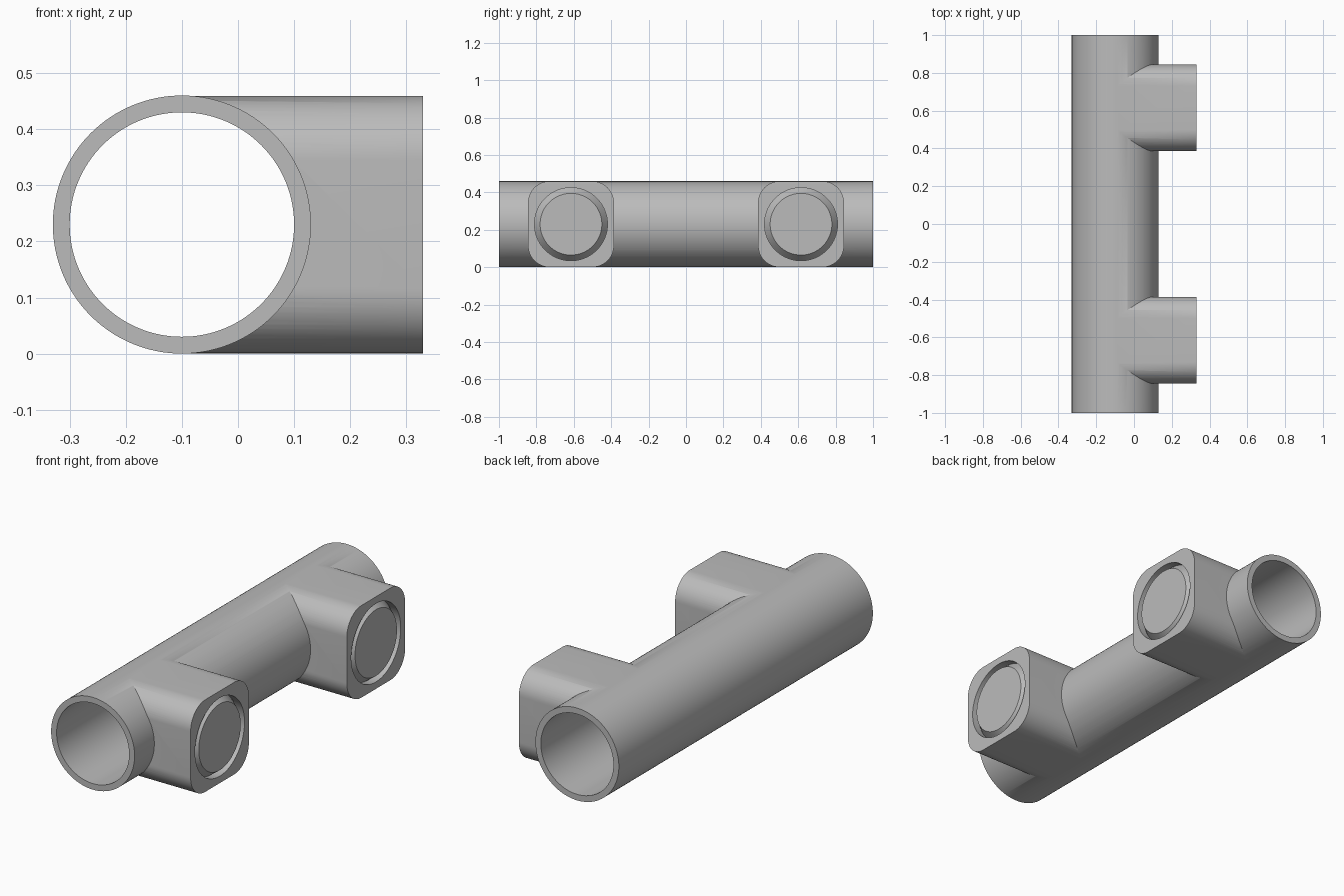
import bpy, bmesh
from math import cos, sin, pi, radians
from mathutils import Matrix, Vector

cube = bpy.data.objects.get("Cube")
if cube:
    bpy.data.objects.remove(cube)

AXIS_X, AXIS_Z, RADIUS, BORE = -0.10, 0.23, 0.23, 0.20
SIDE, FACE_X, PORT_Y = 0.2295, 0.33, 0.615

grey = bpy.data.materials.new("plain_grey")
grey.use_nodes = True
colour = (0.5, 0.5, 0.5, 1)
grey.diffuse_color = colour
grey.node_tree.nodes["Principled BSDF"].inputs["Base Color"].default_value = colour


def finish(name, bm):
    bmesh.ops.recalc_face_normals(bm, faces=bm.faces)
    mesh = bpy.data.meshes.new(name)
    bm.to_mesh(mesh)
    bm.free()
    mesh.materials.append(grey)
    obj = bpy.data.objects.new(name, mesh)
    bpy.context.collection.objects.link(obj)
    return obj


def cylinder(name, radius, length):
    """Cylinder lying along y on the tube axis."""
    bm = bmesh.new()
    place = Matrix.Translation((AXIS_X, 0, AXIS_Z)) @ Matrix.Rotation(pi / 2, 4, "X")
    bmesh.ops.create_cone(bm, cap_ends=True, segments=128, radius1=radius,
                          radius2=radius, depth=length, matrix=place)
    return finish(name, bm)


def rounded_block(name, y, corner=0.115, steps=16):
    """Square branch with rounded edges, running along x."""
    bm = bmesh.new()
    ring = []
    for quarter in range(4):
        mid = (quarter + 0.5) * pi / 2
        for i in range(steps + 1):
            a = (quarter + i / steps) * pi / 2
            flat = SIDE - corner
            cy = flat if cos(mid) > 0 else -flat
            cz = flat if sin(mid) > 0 else -flat
            ring.append(bm.verts.new((-0.09, y + cy + corner * cos(a),
                                      AXIS_Z + cz + corner * sin(a))))
    base = bm.faces.new(ring)
    top = bmesh.ops.extrude_face_region(bm, geom=[base], use_keep_orig=True)["geom"]
    bmesh.ops.translate(bm, vec=(FACE_X + 0.09, 0, 0),
                        verts=[v for v in top if isinstance(v, bmesh.types.BMVert)])
    return finish(name, bm)


def groove_cutter(name, y):
    """Ring with a straight outer wall and a sloping inner wall."""
    bm = bmesh.new()
    section = [(0.195, 0.34), (0.195, 0.29), (0.165, FACE_X), (0.165, 0.34)]
    verts = [bm.verts.new((x, y, AXIS_Z + r)) for r, x in section]
    edges = [bm.edges.new((verts[i], verts[(i + 1) % 4])) for i in range(4)]
    bmesh.ops.spin(bm, geom=verts + edges, cent=(0, y, AXIS_Z), axis=(1, 0, 0),
                   angle=2 * pi, steps=96)
    bmesh.ops.remove_doubles(bm, verts=bm.verts, dist=1e-5)
    return finish(name, bm)


def combine(target, tool, operation):
    mod = target.modifiers.new(operation.lower(), "BOOLEAN")
    mod.operation, mod.object, mod.solver = operation, tool, "EXACT"
    bpy.context.view_layer.objects.active = target
    bpy.ops.object.modifier_apply(modifier=mod.name)
    bpy.data.objects.remove(tool)


# Main tube with two square branches
tube = cylinder("branched_tube", RADIUS, 2.0)
for y in (-PORT_Y, PORT_Y):
    block = rounded_block("branch", y)
    combine(block, groove_cutter("groove_cutter", y), "DIFFERENCE")
    combine(tube, block, "UNION")

# Open bore through the whole tube
combine(tube, cylinder("bore_cutter", BORE, 2.2), "DIFFERENCE")

for obj in bpy.context.selected_objects:
    obj.select_set(False)
tube.select_set(True)
bpy.context.view_layer.objects.active = tube
bpy.ops.object.shade_smooth_by_angle(angle=radians(25))
